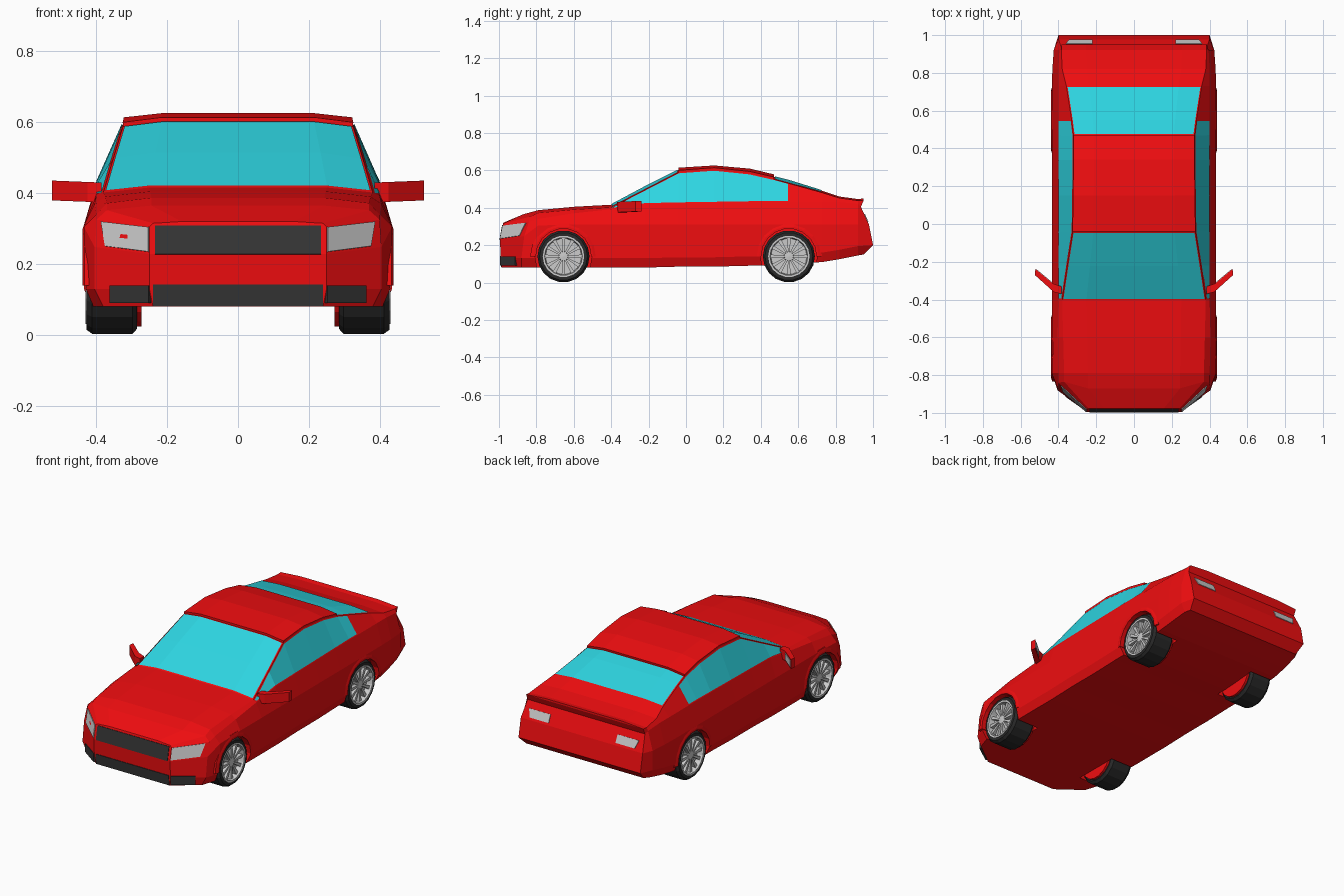
import bpy, bmesh
from math import pi, sin, cos
from mathutils import Vector

if "Cube" in bpy.data.objects:
    bpy.data.objects.remove(bpy.data.objects["Cube"])


def material(name, *rgb):
    m = bpy.data.materials.new(name)
    m.diffuse_color = (*rgb, 1)
    m.use_nodes = True
    m.node_tree.nodes["Principled BSDF"].inputs["Base Color"].default_value = m.diffuse_color
    return m


RED = material("red_paint", .87, .004, .005)
GLASS = material("blue_glass", .027, .67, .76)
DARK = material("dark_trim", .035, .035, .035)
TYRE = material("rubber", .022, .022, .022)


def finish(name, bm, mat=None, recalc=True):
    if recalc:
        bmesh.ops.recalc_face_normals(bm, faces=bm.faces)
    me = bpy.data.meshes.new(name)
    bm.to_mesh(me)
    bm.free()
    if mat:
        me.materials.append(mat)
    ob = bpy.data.objects.new(name, me)
    bpy.context.collection.objects.link(ob)
    return ob


def loft(rows, closed, caps=False):
    """Quads between neighbouring rows of points."""
    bm = bmesh.new()
    vs = [[bm.verts.new(p) for p in r] for r in rows]
    n = len(rows[0])
    for a, b in zip(vs, vs[1:]):
        for i in range(n if closed else n - 1):
            j = (i + 1) % n
            bm.faces.new((a[i], b[i], b[j], a[j]))
    if caps:
        for r in (vs[0], vs[-1]):
            for i in range(n // 2 - 1):
                bm.faces.new((r[i], r[i + 1], r[n - 2 - i], r[n - 1 - i]))
    return bm


def slab(name, pts, n, mat=None, out=.004, back=.02):
    """Flat polygon thickened along direction n."""
    n = Vector(n).normalized()
    bm = bmesh.new()
    a = [bm.verts.new(Vector(p) + n * out) for p in pts]
    b = [bm.verts.new(Vector(p) - n * back) for p in pts]
    bm.faces.new(a)
    bm.faces.new(b)
    for i in range(len(pts)):
        j = (i + 1) % len(pts)
        bm.faces.new((a[i], a[j], b[j], b[i]))
    return finish(name, bm, mat)


def lathe(name, profile, s, y, z, mat=None, n=18):
    """Closed (x, radius) profile turned about a wheel axle."""
    rows = [[(s * x, y + r * cos(2 * pi * k / n), z + r * sin(2 * pi * k / n))
             for x, r in profile] for k in range(n)]
    bm = loft(rows + rows[:1], True)
    bmesh.ops.remove_doubles(bm, verts=bm.verts, dist=.0008)
    return finish(name, bm, mat)


# Body stations: y, floor z, sill x, side x, belt x, belt z, roof x, roof z, top z
STATIONS = [
    (-.99, .08, .24, .25, .25, .305, .24, .315, .32),
    (-.88, .08, .38, .405, .40, .325, .37, .352, .365),
    (-.79, .08, .41, .435, .40, .34, .37, .372, .387),
    (-.60, .08, .415, .435, .405, .37, .375, .39, .405),
    (-.40, .08, .415, .435, .40, .392, .38, .402, .416),
    (-.22, .08, .415, .435, .40, .418, .353, .495, .512),
    (-.04, .085, .415, .435, .40, .422, .325, .588, .602),
    (.15, .085, .415, .435, .40, .425, .322, .602, .614),
    (.34, .09, .415, .435, .40, .428, .32, .582, .597),
    (.47, .09, .415, .435, .40, .43, .32, .552, .566),
    (.55, .095, .415, .435, .40, .43, .33, .53, .546),
    (.73, .11, .415, .435, .40, .43, .358, .48, .49),
    (.82, .125, .41, .432, .40, .43, .38, .452, .46),
    (.92, .145, .40, .425, .395, .42, .385, .438, .446),
    (.95, .15, .385, .40, .385, .405, .385, .44, .45),
]
# Forward/backward lean of the nose and tail sections, sill to top
LEAN = {0: (.005, 0, -.005, .01, .012, .014),
        1: (0, 0, .015, .04, .045, .01),
        len(STATIONS) - 1: (0, .05, .028, -.015, 0, 0)}


def section(k):
    y, zf, xs, xw, xb, zb, xr, zr, zt = STATIONS[k]
    z_side = min(.31, zb - (.077 if k < 2 else .035))
    half = [(xs, zf), (xw, zf + .05), (xw, z_side), (xb, zb), (xr, zr), (xr * .66, zt)]
    right = [(x, y + d, z) for (x, z), d in zip(half, LEAN.get(k, [0] * 6))]
    return right + [(-x, yy, z) for x, yy, z in reversed(right)]


RINGS = [section(k) for k in range(len(STATIONS))]
body = finish("body", loft(RINGS, True, True), RED)

# Wheel arches cut from the body, with a thin lip round each
WHEELS = [(s, y) for s in (1, -1) for y in (-.655, .55)]
AXLE = .14
for s, y in WHEELS:
    cut = lathe("arch_cutter", [(.27, .0001), (.27, .152), (.5, .152), (.5, .0001)], s, y, AXLE, RED)
    bpy.context.view_layer.objects.active = body
    mod = body.modifiers.new("arch", 'BOOLEAN')
    mod.operation = 'DIFFERENCE'
    mod.solver = 'EXACT'
    mod.object = cut
    bpy.ops.object.modifier_apply(modifier=mod.name)
    bpy.data.objects.remove(cut)
    rows = [[(s * x, y + r * cos(pi * k / 9), AXLE + r * sin(pi * k / 9))
             for x, r in ((.40, .148), (.439, .148), (.439, .16), (.433, .178), (.40, .178))]
            for k in range(10)]
    bm = loft(rows, True)
    bmesh.ops.holes_fill(bm, edges=[e for e in bm.edges if e.is_boundary])
    finish("arch_lip", bm, RED)


# Glass and roof panels lifted off the body sections
def panel(name, first, last, a, b, mat, border, lift, skirt=False):
    bm = loft([RINGS[k][a:b + 1] for k in range(first, last + 1)], False)
    bm.normal_update()
    ring = bmesh.ops.inset_region(bm, faces=bm.faces[:], thickness=border, depth=lift,
                                  use_boundary=True, use_even_offset=True)
    if not skirt:
        bmesh.ops.delete(bm, geom=ring["faces"], context='FACES')
    return finish(name, bm, mat, recalc=False)


panel("windscreen", 4, 6, 4, 7, GLASS, .006, .003)
panel("rear_window", 9, 11, 4, 7, GLASS, .006, .003)
panel("right_window", 4, 10, 3, 4, GLASS, .006, .003)
panel("left_window", 4, 10, 7, 8, GLASS, .006, .003)
panel("roof_panel", 6, 9, 4, 7, RED, .001, .012, True)

# Grille and lower intake
slab("grille", [(-.235, -.994, .227), (.235, -.994, .227), (.235, -.979, .308), (-.235, -.979, .308)],
     (0, -1, .18), DARK)
slab("lower_intake", [(-.24, -.984, .082), (.24, -.984, .082), (.24, -.989, .142), (-.24, -.989, .142)],
     (0, -1, 0), DARK, out=.005)


def corner(s, x, z):
    """Point on the angled front corner of the lower bumper."""
    return (s * x, -.99 + (x - .25) * .71, z)


def lamp_point(s, u, v):
    """Point on the angled body face that holds the headlight."""
    a, b, c, d = (Vector(RINGS[k][i]) for k, i in ((0, 2), (1, 2), (0, 3), (1, 3)))
    p = a.lerp(b, u).lerp(c.lerp(d, u), v)
    return (s * p.x, p.y, p.z)


for s in (1, -1):
    slab("side_intake", [corner(s, x, z) for x, z in
                         ((.25, .09), (.36, .09), (.36, .14), (.25, .14))], (s * .57, -.82, 0), DARK)
    slab("headlight", [lamp_point(s, u, v) for u, v in
                       ((.01, .08), (.8, .08), (.9, .95), (.01, .98))], (s * .6, -.75, .25))
    # Tail lights on the sloping rear face
    slab("tail_light", [(s * .22, .972, .322), (s * .345, .972, .322), (s * .36, .953, .366), (s * .22, .953, .366)],
         (0, .92, .4))
    # Door mirrors
    outline = [(.385, -.37), (.425, -.36), (.525, -.27), (.522, -.238), (.43, -.315), (.385, -.33)]
    slab("door_mirror", [(s * x, y, .402 + .04 * (x - .385)) for x, y in outline],
         (0, 0, 1), RED, out=.028, back=.028)
    slab("mirror_glass", [(s * x, y, z) for x, y, z in
                          ((.438, -.308, .385), (.516, -.243, .387), (.516, -.243, .428), (.438, -.308, .426))],
         (-s * .64, .77, 0), out=.003, back=.006)

# Wheels: tyre, red inner backing, rim, hub and spokes
for s, y in WHEELS:
    lathe("tyre", [(.285, .02), (.285, .125), (.298, .139), (.412, .139), (.427, .128),
                   (.427, .108), (.385, .106), (.385, .02)], s, y, AXLE, TYRE)
    lathe("wheel_backing", [(.272, .0001), (.272, .118), (.29, .118), (.29, .0001)], s, y, AXLE, RED)
    lathe("rim", [(.38, .0001), (.38, .109), (.43, .111), (.43, .101), (.395, .096), (.392, .0001)], s, y, AXLE)
    lathe("hub", [(.39, .0001), (.39, .027), (.418, .024), (.42, .0001)], s, y, AXLE, n=12)
    for k in range(12):
        c, d = cos(k * pi / 6), sin(k * pi / 6)
        slab("spoke", [(s * .412, y + r * c - w * d, AXLE + r * d + w * c) for r, w in
                       ((.015, -.004), (.103, -.010), (.103, .010), (.015, .004))],
             (s, 0, 0), out=.006, back=.016)
